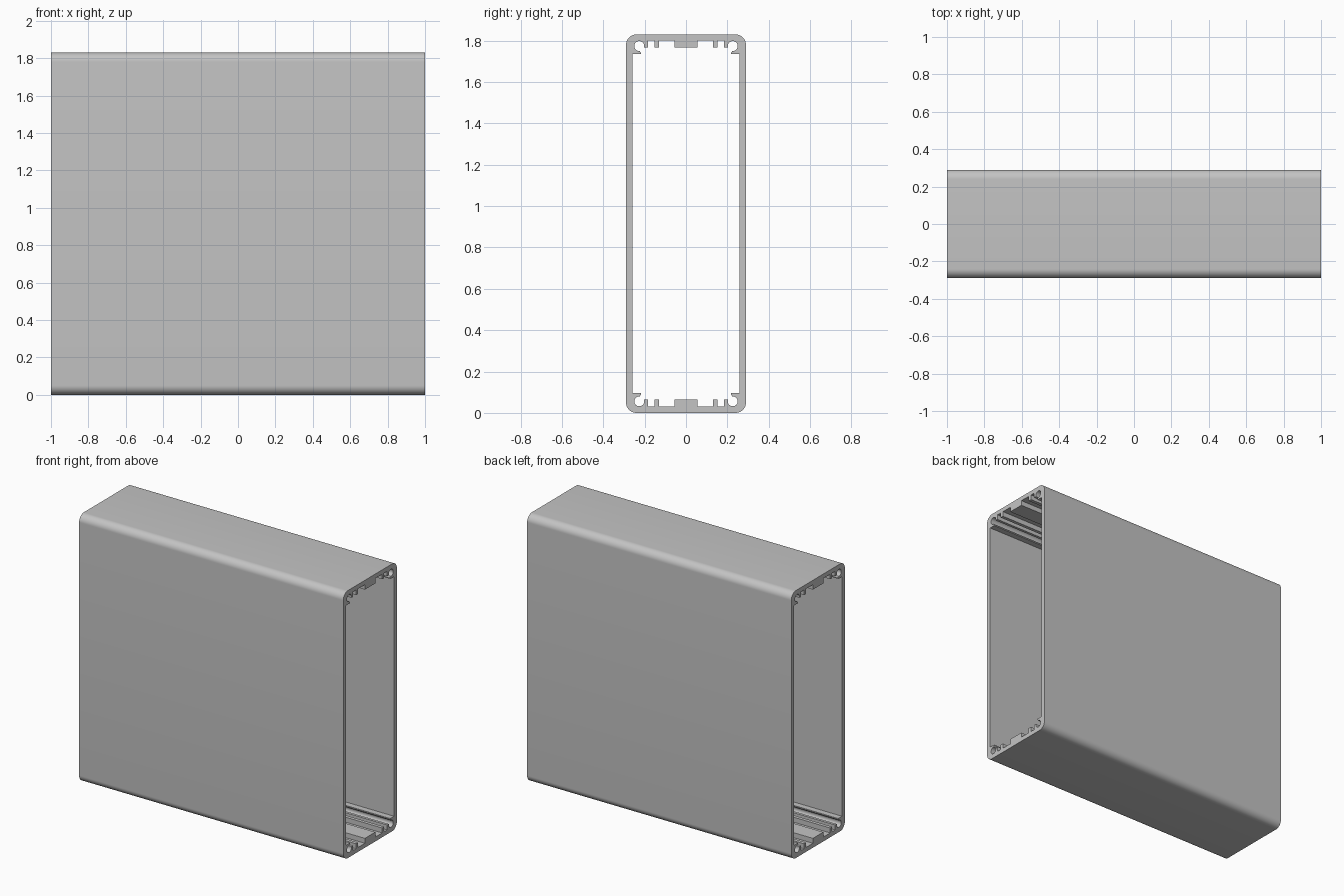
import bpy
import bmesh
from math import radians, sin, cos

cube = bpy.data.objects.get("Cube")
if cube:
    bpy.data.objects.remove(cube, do_unlink=True)

LENGTH, HALF_Y, HALF_Z = 2.0, 0.29, 0.915
CORNER, WALL, TOP_WALL, RIB = 0.05, 0.031, 0.03, 0.064


def arc(cy, cz, r, start, end, steps):
    angles = [radians(start + (end - start) * i / steps) for i in range(steps + 1)]
    return [(cy + r * cos(a), cz + r * sin(a)) for a in angles]


def below_top(points):
    """Turn depths below the top face into heights."""
    return [(y, HALF_Z - d) for y, d in points]


# One quarter of the extrusion's cross-section
inner_y = HALF_Y - WALL
profile = [(0, HALF_Z)]
profile += arc(HALF_Y - CORNER, HALF_Z - CORNER, CORNER, 90, 0, 12)
profile += [(HALF_Y, 0), (inner_y, 0)]
# Hooked lip and round screw channel
profile += below_top([(inner_y, 0.095), (0.218, 0.095), (0.218, 0.088)])
profile += arc(0.226, HALF_Z - 0.056, 0.024, -95, 190, 24)
# Channel lug, guide rib and centre pad
profile += below_top([(0.202, RIB), (0.184, RIB), (0.184, TOP_WALL)])
for outer, inner in ((0.153, 0.13),):
    profile += below_top([(outer, TOP_WALL), (outer, RIB),
                          (inner, RIB), (inner, TOP_WALL)])
profile += below_top([(0.056, TOP_WALL), (0.056, RIB), (0, RIB)])

# Extrude the quarter along x and open it at the mirror planes
bm = bmesh.new()
face = bm.faces.new([bm.verts.new((-LENGTH / 2, y, z)) for y, z in profile])
result = bmesh.ops.extrude_face_region(bm, geom=[face], use_keep_orig=True)
moved = [g for g in result["geom"] if isinstance(g, bmesh.types.BMVert)]
bmesh.ops.translate(bm, verts=moved, vec=(LENGTH, 0, 0))
bmesh.ops.recalc_face_normals(bm, faces=bm.faces)
seams = [f for f in bm.faces
         if all(abs(v.co.y) < 1e-5 for v in f.verts)
         or all(abs(v.co.z) < 1e-5 for v in f.verts)]
bmesh.ops.delete(bm, geom=seams, context="FACES")
mesh = bpy.data.meshes.new("enclosure_shell")
bm.to_mesh(mesh)
bm.free()

shell = bpy.data.objects.new("enclosure_shell", mesh)
bpy.context.collection.objects.link(shell)
shell.location.z = HALF_Z

# Plain grey metal
grey = bpy.data.materials.new("grey_aluminium")
grey.use_nodes = True
grey.diffuse_color = (0.55, 0.55, 0.55, 1)
grey.node_tree.nodes["Principled BSDF"].inputs["Base Color"].default_value = grey.diffuse_color
mesh.materials.append(grey)

# Mirror the quarter into the full tube
mirror = shell.modifiers.new("mirror", "MIRROR")
mirror.use_axis = (False, True, True)
mirror.merge_threshold = 0.0001

bpy.ops.object.select_all(action="DESELECT")
shell.select_set(True)
bpy.context.view_layer.objects.active = shell
bpy.ops.object.modifier_apply(modifier=mirror.name)
bpy.ops.object.shade_smooth_by_angle(angle=radians(30))
